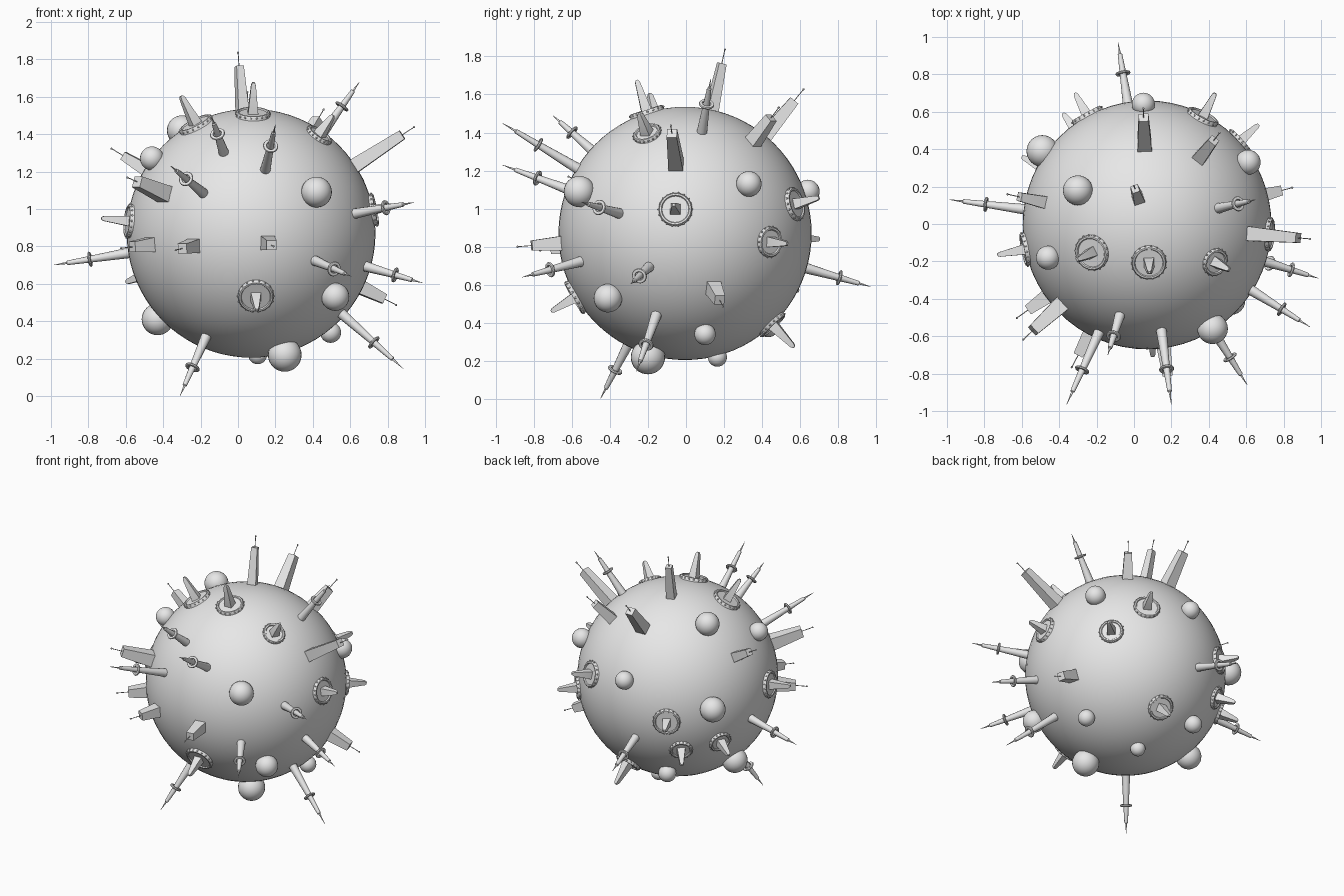
import bpy, bmesh, math
from mathutils import Vector, Matrix

if "Cube" in bpy.data.objects:
    bpy.data.objects.remove(bpy.data.objects["Cube"])

CENTRE = Vector((0.07, -0.005, 0.87))
RADIUS = 0.665

grey = bpy.data.materials.new("plain_grey")
grey.diffuse_color = (0.8, 0.8, 0.8, 1)
grey.use_nodes = True
grey.node_tree.nodes["Principled BSDF"].inputs["Base Color"].default_value = grey.diffuse_color


def finish(bm, name, smooth=True):
    """Turn a bmesh into a named grey object."""
    bmesh.ops.recalc_face_normals(bm, faces=bm.faces)
    mesh = bpy.data.meshes.new(name)
    bm.to_mesh(mesh)
    bm.free()
    mesh.materials.append(grey)
    obj = bpy.data.objects.new(name, mesh)
    bpy.context.collection.objects.link(obj)
    if smooth:
        bpy.ops.object.select_all(action='DESELECT')
        obj.select_set(True)
        bpy.context.view_layer.objects.active = obj
        bpy.ops.object.shade_smooth_by_angle(angle=math.radians(40))
    return obj


def frame(direction):
    """Local frame at the planet centre with its z axis along direction."""
    rot = Vector(direction).normalized().to_track_quat('Z', 'Y').to_matrix().to_4x4()
    return Matrix.Translation(CENTRE) @ rot


def lathe(bm, m, profile, sides, closed=False):
    """Revolve (radius, height) points about the local z axis."""
    rings = []
    turn = math.pi / 4 if sides == 4 else 0
    for r, h in profile:
        rings.append([bm.verts.new(m @ Vector((
            r * math.cos(turn + 2 * math.pi * i / sides),
            r * math.sin(turn + 2 * math.pi * i / sides), h))) for i in range(sides)])
    pairs = list(zip(rings, rings[1:]))
    if closed:
        pairs.append((rings[-1], rings[0]))
    else:
        bm.faces.new(rings[0])
        bm.faces.new(rings[-1])
    for a, b in pairs:
        for i in range(sides):
            j = (i + 1) % sides
            bm.faces.new((a[i], a[j], b[j], b[i]))


def ball(bm, m, height, r, u=24, v=16):
    bmesh.ops.create_uvsphere(bm, u_segments=u, v_segments=v, radius=r,
                              matrix=m @ Matrix.Translation((0, 0, height)))


# Planet body
bm = bmesh.new()
ball(bm, Matrix.Translation(CENTRE), 0, RADIUS, 64, 40)
finish(bm, "planet")

# Domes: centre position and radius
domes = [
    (0.42, -0.56, 1.09, 0.082), (0.52, -0.41, 0.53, 0.075),
    (0.25, -0.20, 0.22, 0.09), (-0.43, 0.05, 0.41, 0.085),
    (-0.46, -0.18, 1.27, 0.064), (-0.30, 0.18, 1.42, 0.08),
    (0.05, 0.64, 1.09, 0.062), (-0.49, 0.39, 0.925, 0.085),
    (0.61, 0.33, 1.13, 0.067), (0.495, 0.10, 0.34, 0.056),
    (0.105, 0.165, 0.22, 0.05), (-0.15, 0.43, 0.385, 0.06),
]
for i, (x, y, z, r) in enumerate(domes):
    bm = bmesh.new()
    ball(bm, Matrix.Translation((x, y, z)), 0, r)
    finish(bm, f"dome_{i + 1}")

# Needle spires: tip position
spires = [
    (-0.985, 0.13, 0.70), (-0.31, -0.45, 0.0), (0.885, -0.26, 0.145),
    (0.605, -0.86, 0.64), (0.94, -0.55, 1.035), (0.985, -0.29, 0.605),
    (-0.085, 0.97, 0.59), (-0.36, -0.965, 1.23), (0.20, -0.965, 1.45),
    (-0.14, -0.70, 1.49), (0.65, 0.13, 1.68),
]
for i, tip in enumerate(spires):
    offset = Vector(tip) - CENTRE
    m = frame(offset)
    rise = offset.length - RADIUS
    bm = bmesh.new()
    # tapered shaft and needle
    lathe(bm, m, [(0.03, RADIUS - 0.04), (0.012, RADIUS + 0.82 * rise),
                  (0.006, RADIUS + 0.83 * rise), (0.001, offset.length)], 12)
    # ring round the shaft
    h = RADIUS + 0.52 * rise
    ring = [(0.031 + 0.010 * math.cos(a * math.pi / 4),
             h + 0.008 * math.sin(a * math.pi / 4)) for a in range(8)]
    lathe(bm, m, ring, 20, closed=True)
    finish(bm, f"spire_{i + 1}")

# Square towers: antenna tip offset from the planet centre, base width
towers = [
    (-0.07, 0.21, 0.97, 0.062), (0.875, -0.075, 0.57, 0.08),
    (-0.02, 0.625, 0.76, 0.08), (0.39, 0.495, 0.665, 0.075),
    (-0.75, 0.165, 0.455, 0.07), (-0.665, -0.615, 0.30, 0.092),
    (-0.70, -0.50, -0.08, 0.085), (-0.405, -0.765, -0.09, 0.08),
    (0.12, -0.885, -0.07, 0.08), (0.78, 0.20, -0.385, 0.08),
]
for i, (x, y, z, w) in enumerate(towers):
    offset = Vector((x, y, z))
    m = frame(offset)
    tip = offset.length
    top = tip - 0.08
    corner = w / math.sqrt(2)
    bm = bmesh.new()
    # tapered block
    lathe(bm, m, [(corner, RADIUS - 0.04), (corner * 0.66, top)], 4)
    # antenna with a small bead
    lathe(bm, m, [(0.0025, top - 0.01), (0.0025, tip)], 6)
    ball(bm, m, tip - 0.005, 0.006, 8, 6)
    finish(bm, f"tower_{i + 1}")

# Discs with spikes: direction, disc radius, spike length
discs = [
    (0.025, -0.575, -0.335, 0.095, 0.15), (-0.29, -0.145, 0.57, 0.095, 0.18),
    (0.01, -0.20, 0.635, 0.092, 0.18), (0.375, -0.205, 0.54, 0.074, 0.14),
    (0.65, -0.05, 0.125, 0.088, 0.13), (0.50, 0.45, -0.045, 0.08, 0.14),
    (0.30, 0.58, 0.155, 0.088, 0.15), (0.08, 0.46, -0.48, 0.085, 0.17),
    (-0.65, -0.13, 0.065, 0.09, 0.155), (-0.32, 0.585, -0.025, 0.09, 0.14),
    (-0.37, 0.49, -0.25, 0.075, 0.14), (-0.55, 0.30, -0.216, 0.075, 0.14),
]
for i, (x, y, z, r, length) in enumerate(discs):
    m = frame((x, y, z))
    bm = bmesh.new()
    # dish with a raised rim
    lathe(bm, m, [(r, RADIUS - 0.03), (r, RADIUS + 0.010), (r - 0.005, RADIUS + 0.016),
                  (r - 0.014, RADIUS + 0.016), (r - 0.018, RADIUS + 0.009)], 32)
    # four-sided spike
    lathe(bm, m, [(0.040, RADIUS), (0.018, RADIUS + 0.92 * length),
                  (0.009, RADIUS + length)], 4)
    # studs round the rim
    for k in range(18):
        a = 2 * math.pi * k / 18
        spot = m @ Matrix.Translation((r * math.cos(a), r * math.sin(a), 0))
        ball(bm, spot, RADIUS + 0.006, 0.006, 6, 4)
    finish(bm, f"disc_{i + 1}")
